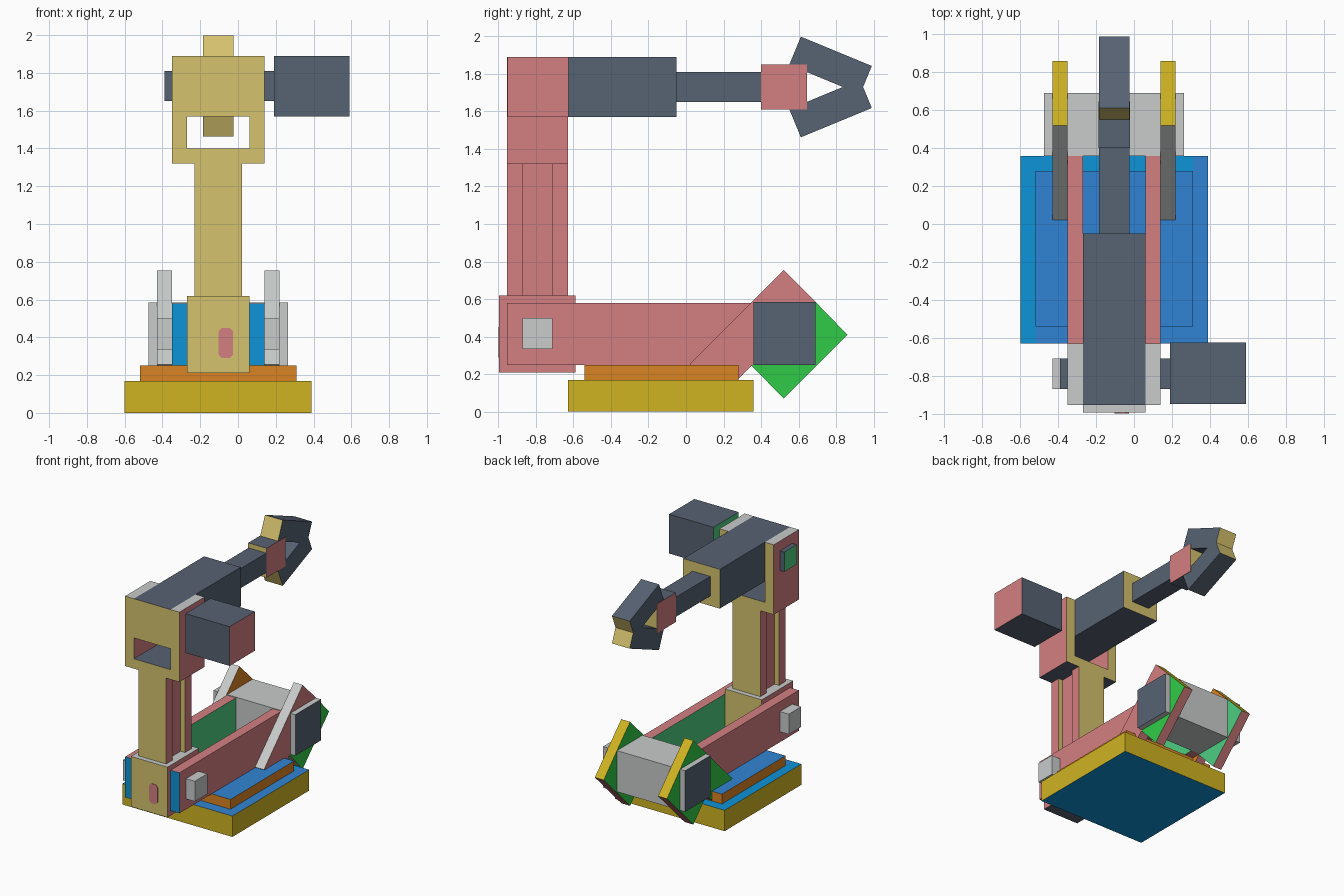
import bpy, bmesh
from mathutils import Vector

cube = bpy.data.objects.get("Cube")
if cube:
    bpy.data.objects.remove(cube, do_unlink=True)


def material(name, rgb):
    """Flat material from 0-255 display values."""
    lin = [(c / 255 / 12.92) if c < 11 else ((c / 255 + 0.055) / 1.055) ** 2.4 for c in rgb]
    m = bpy.data.materials.new(name)
    m.use_nodes = True
    m.diffuse_color = (*lin, 1)
    m.node_tree.nodes["Principled BSDF"].inputs["Base Color"].default_value = (*lin, 1)
    return m


SLATE = material("slate", (87, 98, 114))
KHAKI = material("khaki", (213, 194, 110))
YELLOW = material("yellow", (207, 179, 34))
PINK = material("pink", (212, 127, 129))
GREY = material("light grey", (200, 204, 203))
BLUE = material("blue", (48, 132, 212))
CYAN = material("bright blue", (13, 147, 216))
GREEN = material("green", (48, 203, 72))
MINT = material("mint green", (78, 206, 130))
ORANGE = material("orange", (217, 132, 34))

# Directions used to colour faces
L, R = (1, 0, 0), (-1, 0, 0)
FRONT, BACK = (0, -1, 0), (0, 1, 0)
UP, DOWN = (0, 0, 1), (0, 0, -1)


def finish(name, bm, base, rules):
    """Turn a bmesh into an object, colouring faces by their direction."""
    bmesh.ops.recalc_face_normals(bm, faces=bm.faces[:])
    mats = [base]
    for f in bm.faces:
        for direction, mat in rules.items():
            if f.normal.dot(Vector(direction).normalized()) > 0.85:
                if mat not in mats:
                    mats.append(mat)
                f.material_index = mats.index(mat)
    mesh = bpy.data.meshes.new(name)
    bm.to_mesh(mesh)
    bm.free()
    for m in mats:
        mesh.materials.append(m)
    ob = bpy.data.objects.new(name, mesh)
    bpy.context.collection.objects.link(ob)
    return ob


def prism(name, axis, profile, lo, hi, base, rules={}):
    """Extrude a profile: along x it is (y, z), along y it is (x, z)."""
    bm = bmesh.new()
    put = (lambda p, t: (t, *p)) if axis == "x" else (lambda p, t: (p[0], t, p[1]))
    face = bm.faces.new([bm.verts.new(put(p, lo)) for p in profile])
    ext = bmesh.ops.extrude_face_region(bm, geom=[face], use_keep_orig=True)
    verts = [v for v in ext["geom"] if isinstance(v, bmesh.types.BMVert)]
    shift = Vector((hi - lo, 0, 0)) if axis == "x" else Vector((0, hi - lo, 0))
    bmesh.ops.translate(bm, verts=verts, vec=shift)
    return finish(name, bm, base, rules)


def box(name, x, y, z, base, rules={}):
    rect = [(y[0], z[0]), (y[1], z[0]), (y[1], z[1]), (y[0], z[1])]
    return prism(name, "x", rect, x[0], x[1], base, rules)


MID = -0.105  # centre plane of the arm
COLUMN_Y = (-0.955, -0.63)

# Base slab, its top split into two blues
base = box("base", (-0.6, 0.39), (-0.63, 0.36), (0, 0.17), YELLOW, {UP: BLUE, DOWN: CYAN})
base.data.materials.append(CYAN)
bm = bmesh.new()
bm.from_mesh(base.data)
for co, no in (((-0.52, 0, 0), L), ((0.31, 0, 0), L), ((0, 0.28, 0), BACK)):
    bmesh.ops.bisect_plane(bm, geom=bm.verts[:] + bm.edges[:] + bm.faces[:], plane_co=co, plane_no=no)
for f in bm.faces:
    c = f.calc_center_median()
    if f.normal.z > 0.9 and (c.x < -0.52 or (c.y > 0.28 and c.x < 0.31)):
        f.material_index = 2
bm.to_mesh(base.data)
bm.free()
box("base_plate", (-0.52, 0.31), (-0.54, 0.28), (0.17, 0.25), ORANGE, {UP: BLUE})

# Lower arm rails and the angled brackets outside them
strip = [(0.52, 0.755), (0.02, 0.255), (0.19, 0.085), (0.69, 0.585)]
foot = [(0.69, 0.585), (0.35, 0.245), (0.52, 0.07), (0.86, 0.41)]
edges = {(0, -1, 1): GREY, (0, 1, 1): YELLOW, (0, 1, -1): PINK, R: GREEN}
for side, s in (("left", 1), ("right", -1)):
    rail = sorted((MID + s * 0.165, MID + s * 0.245))
    bracket = sorted((MID + s * 0.245, MID + s * 0.325))
    inner = R if s > 0 else L
    box("lower_arm_rail_" + side, rail, (-0.955, 0.36), (0.25, 0.58), PINK,
        {FRONT: CYAN, inner: MINT})
    prism("bracket_strip_" + side, "x", strip, *bracket, GREY,
          {**edges, L: PINK if s > 0 else ORANGE})
    prism("bracket_foot_" + side, "x", foot, *bracket, GREY,
          {**edges, L: GREEN if s > 0 else MINT})

# Cross motor at the back and pivot pin at the front
box("cross_motor", (-0.475, 0.265), (0.36, 0.69), (0.25, 0.585), GREY, {L: SLATE, R: SLATE})
box("pivot_pin", (-0.43, 0.22), (-0.87, -0.71), (0.335, 0.5), GREY)

# Column foot block with a painted octagonal badge
box("column_foot", (-0.27, 0.06), (-0.995, -0.59), (0.21, 0.62), KHAKI,
    {L: PINK, R: PINK, UP: GREY, DOWN: SLATE})
cx, cz, w, h, c = -0.065, 0.37, 0.038, 0.08, 0.018
badge = [(cx - w, cz - h + c), (cx - w + c, cz - h), (cx + w - c, cz - h), (cx + w, cz - h + c),
         (cx + w, cz + h - c), (cx + w - c, cz + h), (cx - w + c, cz + h), (cx - w, cz + h - c)]
prism("badge", "y", badge, -0.999, -0.994, PINK)

# Column: two slabs joined by a narrower web
sides = {L: PINK, R: PINK}
box("column_front_slab", (-0.23, 0.02), (COLUMN_Y[0], -0.87), (0.62, 1.32), KHAKI, sides)
box("column_web", (-0.19, -0.02), (-0.87, -0.71), (0.62, 1.32), KHAKI, sides)
box("column_back_slab", (-0.23, 0.02), (-0.71, COLUMN_Y[1]), (0.62, 1.32), KHAKI, sides)

# Fork head holding the upper arm
fork = [(-0.35, 1.32), (0.14, 1.32), (0.14, 1.89), (0.06, 1.89),
        (0.06, 1.4), (-0.27, 1.4), (-0.27, 1.89), (-0.35, 1.89)]
head = prism("fork_head", "y", fork, *COLUMN_Y, KHAKI, {**sides, UP: GREY, DOWN: SLATE})
slots = list(head.data.materials)
for f in head.data.polygons:
    if f.normal.z > 0.9 and f.center.z < 1.5:
        f.material_index = slots.index(SLATE)
box("upper_arm", (-0.27, 0.06), (COLUMN_Y[0], -0.05), (1.57, 1.89), SLATE,
    {FRONT: KHAKI, BACK: KHAKI})

# Elbow motor and shaft
box("elbow_motor", (0.19, 0.59), (-0.95, -0.625), (1.57, 1.89), SLATE, {L: PINK, R: MINT})
for name, x in (("shaft_left", (0.14, 0.19)), ("shaft_right", (-0.39, -0.35))):
    box(name, x, (-0.87, -0.71), (1.65, 1.81), SLATE, {R: MINT})

# Forearm, hand and the two angled fingers
HAND_X = (-0.185, -0.025)
box("forearm", HAND_X, (-0.05, 0.4), (1.65, 1.81), SLATE)
box("hand", (HAND_X[0] - 0.003, HAND_X[1] + 0.003), (0.4, 0.645), (1.61, 1.85), SLATE,
    {**sides, FRONT: KHAKI, BACK: KHAKI})
finger = [(0.612, 1.998), (0.99, 1.842), (0.928, 1.692), (0.55, 1.848)]
for name, s in (("upper_finger", 1), ("lower_finger", -1)):
    outline = [(y, 1.73 + s * (z - 1.73)) for y, z in finger]
    prism(name, "x", outline, *HAND_X, SLATE, {FRONT: KHAKI, BACK: KHAKI})
